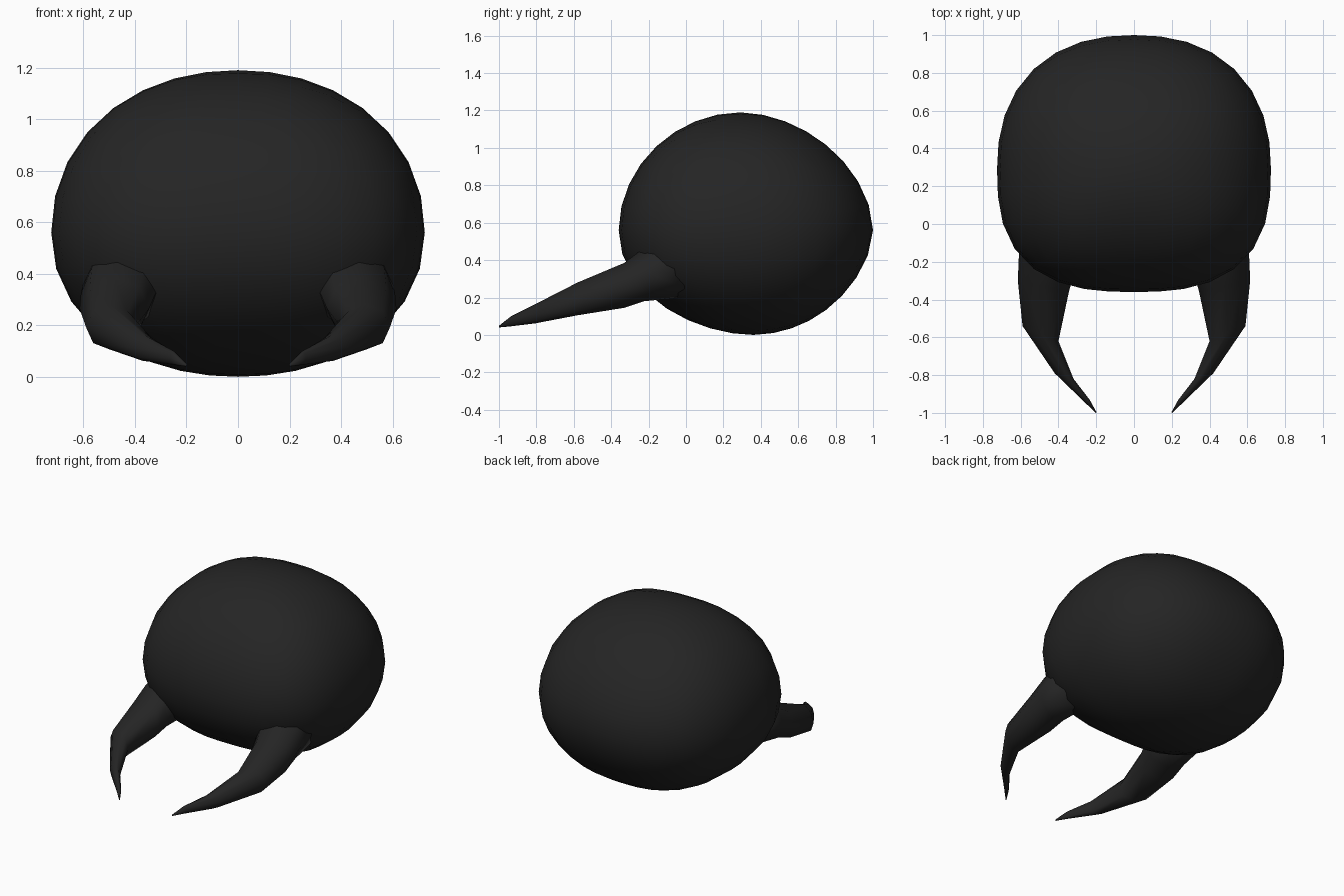
import bpy, bmesh, math
from mathutils import Vector

if "Cube" in bpy.data.objects:
    bpy.data.objects.remove(bpy.data.objects["Cube"])

shell = bpy.data.materials.new("black shell")
shell.diffuse_color = (0.018, 0.018, 0.018, 1)
shell.use_nodes = True
shell.node_tree.nodes["Principled BSDF"].inputs["Base Color"].default_value = shell.diffuse_color


def finish(name, bm):
    bmesh.ops.recalc_face_normals(bm, faces=bm.faces)
    mesh = bpy.data.meshes.new(name)
    bm.to_mesh(mesh)
    bm.free()
    mesh.materials.append(shell)
    mesh.shade_smooth()
    obj = bpy.data.objects.new(name, mesh)
    bpy.context.collection.objects.link(obj)
    return obj


def inflate(d):
    """Push a direction out to the rounded, slightly boxy head surface."""
    front = d.y < 0
    x = abs(d.x) / 0.725
    y = abs(d.y) / (0.65 if front else 0.71)
    z = abs(d.z) / (0.63 if d.z > 0 else 0.56)
    p = 2.7 if front else 2.3
    side = x * x / (x * x + y * y + 1e-9)
    q = 2.1 * side + (1.95 if front else 1.84) * (1 - side)
    flat = (x ** p + y ** p) ** (1 / p)
    v = d / (flat ** q + z ** q) ** (1 / q)
    # the lowest point sits a little behind the middle
    v.y += 0.29 + 0.07 * max(0, -v.z / 0.56) ** 3
    v.z += 0.56
    return v


# Head: cube grid blown up into a rounded body
bm = bmesh.new()
bmesh.ops.create_cube(bm, size=2)
bmesh.ops.subdivide_edges(bm, edges=bm.edges[:], cuts=7, use_grid_fill=True)
for v in bm.verts:
    v.co = inflate(Vector([math.tan(c * math.pi / 4) for c in v.co]).normalized())
finish("head", bm)

# Mandibles: outer (x, y), inner (x, y), top z, bottom z of each section
SECTIONS = [
    ((0.60, 0.00), (0.28, -0.05), 0.54, 0.20),
    ((0.61, -0.18), (0.32, -0.27), 0.465, 0.18),
    ((0.615, -0.30), (0.345, -0.36), 0.385, 0.145),
    ((0.59, -0.54), (0.40, -0.62), 0.28, 0.105),
    ((0.42, -0.79), (0.32, -0.82), 0.165, 0.062),
    ((0.265, -0.94), (0.235, -0.93), 0.10, 0.046),
    ((0.203, -1.0), (0.198, -0.997), 0.05, 0.04),
]
SIDES = 8


def mandible(name, sx):
    bm = bmesh.new()
    rings = []
    for outer, inner, top, bottom in SECTIONS:
        o, i = Vector(outer), Vector(inner)
        mid, half = (o + i) / 2, (o - i) / 2
        ring = []
        for k in range(SIDES):
            a = math.tau * k / SIDES
            c = mid + half * math.cos(a)
            z = (top + bottom) / 2 + (top - bottom) / 2 * math.sin(a)
            ring.append(bm.verts.new((sx * c.x, c.y, z)))
        rings.append(ring)
    for a, b in zip(rings, rings[1:]):
        for k in range(SIDES):
            n = (k + 1) % SIDES
            bm.faces.new((a[k], a[n], b[n], b[k]))
    bm.faces.new(rings[0])
    bm.faces.new(rings[-1])
    finish(name, bm)


mandible("right_mandible", 1)
mandible("left_mandible", -1)
